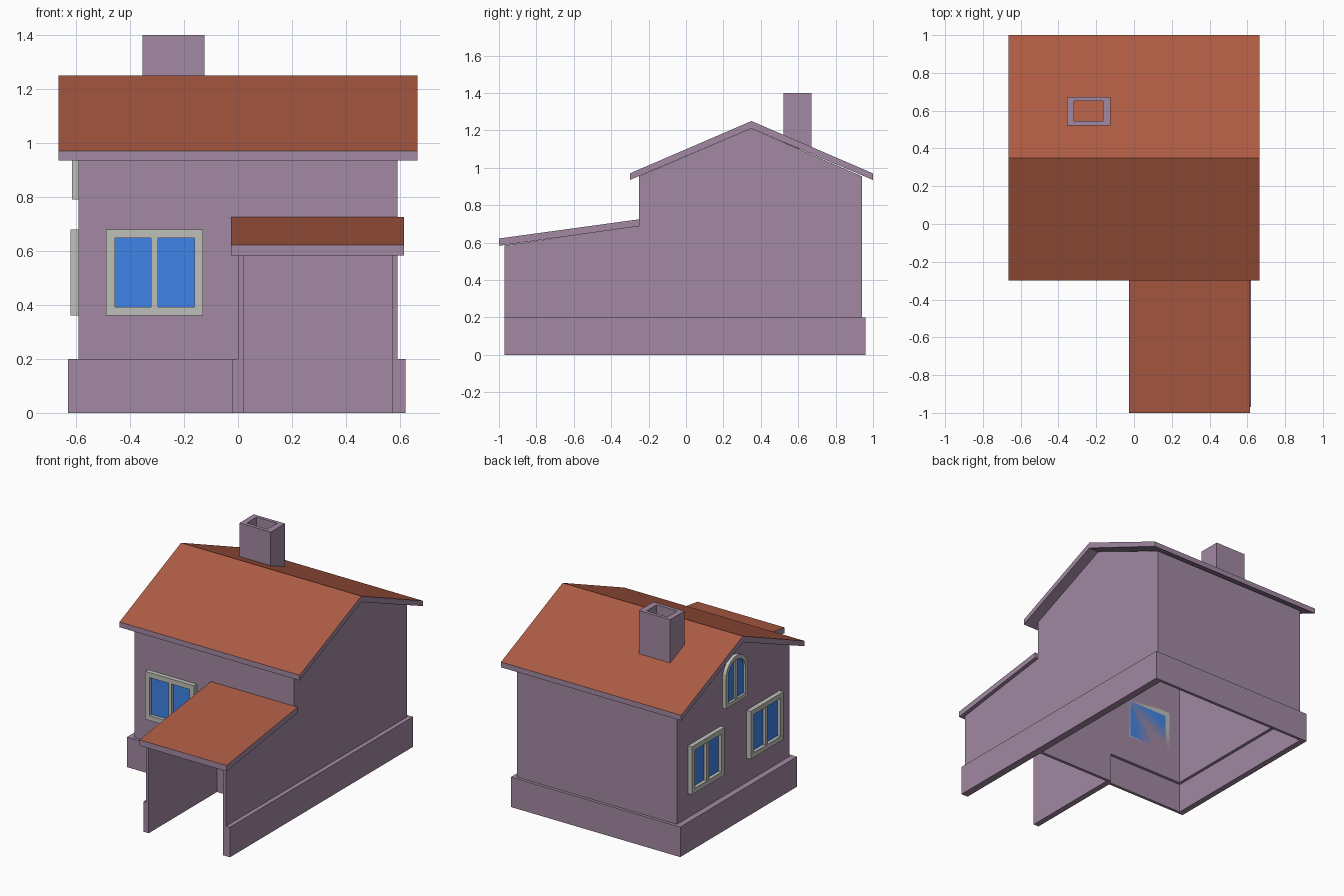
import bpy, bmesh, math

if "Cube" in bpy.data.objects:
    bpy.data.objects.remove(bpy.data.objects["Cube"])

def material(name, rgb):
    m = bpy.data.materials.new(name)
    m.diffuse_color = (*rgb, 1)
    m.use_nodes = True
    m.node_tree.nodes["Principled BSDF"].inputs["Base Color"].default_value = m.diffuse_color
    return m

PLASTER = material("plaster", (0.36, 0.25, 0.36))
TILE = material("roof_tile", (0.42, 0.105, 0.057))
FRAME = material("frame", (0.52, 0.52, 0.49))
GLASS = material("glass", (0.05, 0.23, 0.80))

def finish(name, bm, mats, top_mat=False):
    bmesh.ops.recalc_face_normals(bm, faces=bm.faces)
    if top_mat:
        bm.normal_update()
        for f in bm.faces:
            f.material_index = 1 if f.normal.z > 0.3 else 0
    me = bpy.data.meshes.new(name)
    bm.to_mesh(me)
    bm.free()
    for m in mats:
        me.materials.append(m)
    ob = bpy.data.objects.new(name, me)
    bpy.context.collection.objects.link(ob)
    return ob

# Maps (u, v, depth) to world space
def along_x(u, v, d): return (d, u, v)
def on_front(u, v, d): return (u, -0.25 - d, v)
def on_left(u, v, d): return (-0.59 - d, u, v)
def upright(u, v, d): return (u, v, d)

def prism(name, pts, d0, d1, mats=(PLASTER,), to=along_x, top_mat=False):
    bm = bmesh.new()
    a, b = [[bm.verts.new(to(u, v, d)) for u, v in pts] for d in (d0, d1)]
    bm.faces.new(a)
    bm.faces.new(b)
    n = len(pts)
    for i in range(n):
        j = (i + 1) % n
        bm.faces.new((a[i], a[j], b[j], b[i]))
    return finish(name, bm, mats, top_mat)

def ring(name, outer, inner, d0, d1, mats, to):
    bm = bmesh.new()
    loops = [[bm.verts.new(to(u, v, d)) for u, v in pts]
             for pts, d in ((outer, d0), (outer, d1), (inner, d1), (inner, d0))]
    n = len(outer)
    for k in range(4):
        a, b = loops[k], loops[(k + 1) % 4]
        for i in range(n):
            j = (i + 1) % n
            bm.faces.new((a[i], a[j], b[j], b[i]))
    return finish(name, bm, mats)

def rect(u0, u1, v0, v1):
    return [(u0, v0), (u1, v0), (u1, v1), (u0, v1)]

def box(name, x0, x1, y0, y1, z0, z1, mat=PLASTER):
    return prism(name, rect(y0, y1, z0, z1), x0, x1, (mat,))

# Walls: gable ends, with the right one running on into the porch
gable = [(0.94, 0.955), (0.35, 1.21), (-0.25, 0.955)]
prism("left_wall", [(-0.25, 0.2), (0.94, 0.2)] + gable, -0.59, -0.57)
prism("right_wall", [(-0.97, 0), (0.94, 0)] + gable + [(-0.25, 0.69), (-0.97, 0.585)], 0.57, 0.59)
box("back_wall", -0.57, 0.57, 0.92, 0.94, 0.2, 0.955)
box("front_wall", -0.57, 0.0, -0.25, -0.23, 0.2, 0.955)
box("porch_back_wall", 0.0, 0.57, -0.25, -0.23, 0, 0.955)
prism("porch_left_wall", [(-0.97, 0), (-0.25, 0), (-0.25, 0.69), (-0.97, 0.585)], 0, 0.02)

# Plinth around the foot of the walls
box("plinth_left", -0.63, -0.59, -0.27, 0.96, 0, 0.2)
box("plinth_right", 0.59, 0.62, -0.97, 0.96, 0, 0.2)
box("plinth_back", -0.59, 0.59, 0.94, 0.96, 0, 0.2)
box("plinth_front", -0.59, -0.02, -0.27, -0.25, 0, 0.2)
box("plinth_porch", -0.02, 0.0, -0.97, -0.25, 0, 0.2)

# Roofs: tiled on top, plaster on edges and underside
prism("main_roof", [(-0.3, 0.935), (0.35, 1.21), (1, 0.935), (1, 0.97), (0.35, 1.25), (-0.3, 0.97)],
      -0.665, 0.665, (PLASTER, TILE), top_mat=True)
prism("porch_roof", [(-1, 0.583), (-0.248, 0.688), (-0.248, 0.725), (-1, 0.622)],
      -0.026, 0.615, (PLASTER, TILE), top_mat=True)

# Hollow chimney
ring("chimney", rect(-0.354, -0.124, 0.522, 0.672), rect(-0.317, -0.165, 0.546, 0.65),
     1.1, 1.4, (PLASTER,), upright)

# Windows: frame ring, mullion and glass
def rect_outline(c, w, z0, z1):
    return lambda t: rect(c - w / 2 + t, c + w / 2 - t, z0 + t, z1 - t)

def arch_outline(c, w, z0, z1):
    r = w / 2
    def outline(t):
        arc = [(c + (r - t) * math.cos(math.pi * i / 12), z1 - r + (r - t) * math.sin(math.pi * i / 12))
               for i in range(13)]
        return [(c - r + t, z0 + t), (c + r - t, z0 + t)] + arc
    return outline

def window(name, outline, to, border, depth):
    inner = outline(border)
    ring(name + "_frame", outline(0), inner, -0.02, depth, (FRAME,), to)
    us, vs = zip(*inner)
    c = (min(us) + max(us)) / 2
    prism(name + "_mullion", rect(c - 0.0125, c + 0.0125, min(vs), max(vs)), -0.015, depth - 0.005, (FRAME,), to)
    prism(name + "_glass", inner, -0.02, 0.008, (GLASS,), to)

window("front_window", rect_outline(-0.309, 0.36, 0.36, 0.68), on_front, 0.033, 0.03)
for side, s in (("back", 1), ("front", -1)):
    window("left_window_" + side, rect_outline(0.34 + s * 0.31, 0.345, 0.36, 0.68), on_left, 0.033, 0.03)
window("arched_window", arch_outline(0.34, 0.235, 0.79, 1.105), on_left, 0.026, 0.024)
